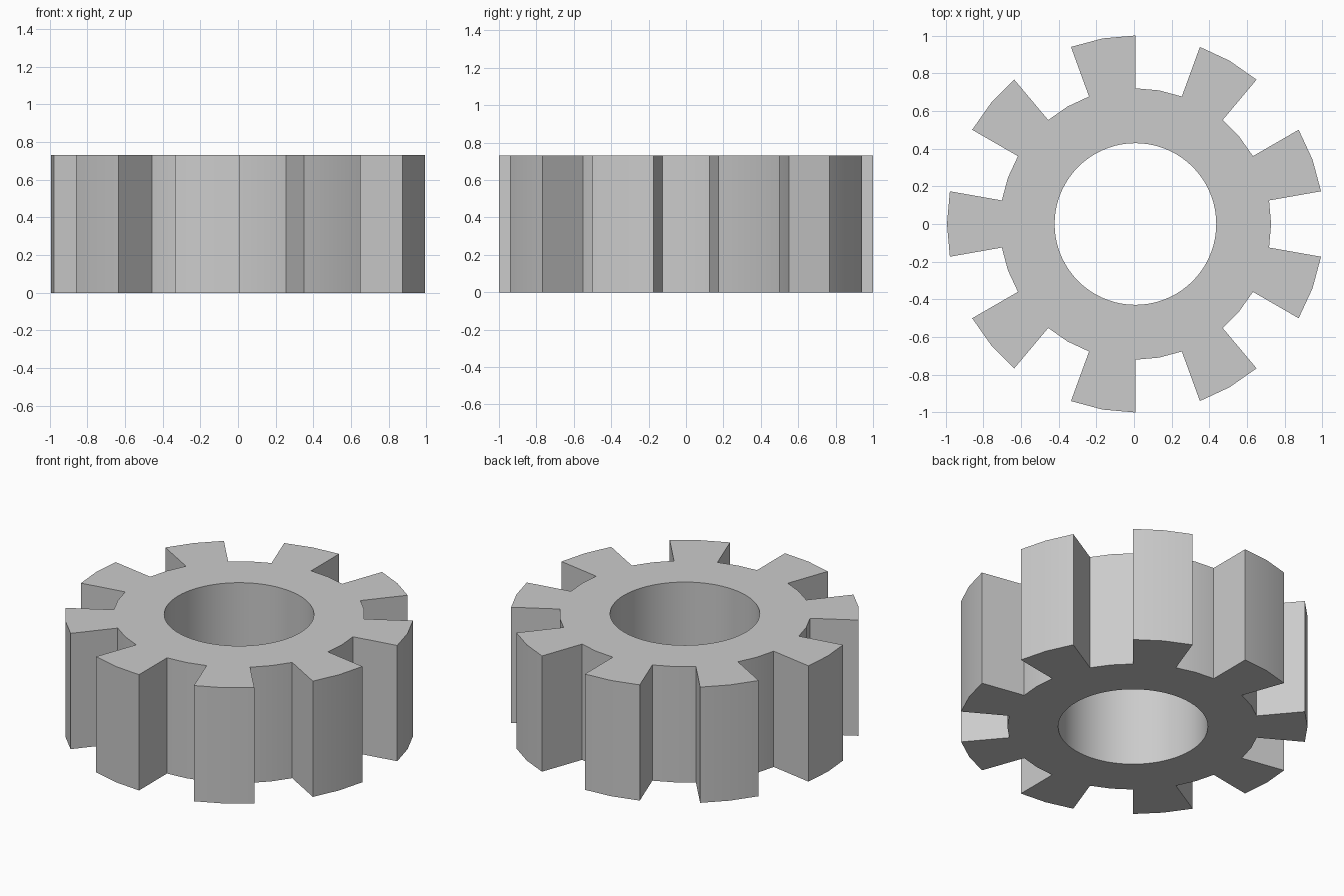
import bpy, bmesh
from math import radians, cos, sin

if "Cube" in bpy.data.objects:
    bpy.data.objects.remove(bpy.data.objects["Cube"])

TEETH = 9
TIP, ROOT, BORE = 1.0, 0.72, 0.429
HEIGHT = 0.732
BORE_SIDES = 72
SHIFT = (TIP - TIP * cos(radians(10))) / 2   # centres the bounds in x


def loop(bm, points):
    """Closed edge loop from (radius, degrees) points."""
    vs = [bm.verts.new((SHIFT + r * cos(radians(a)), r * sin(radians(a)), 0))
          for r, a in points]
    return [bm.edges.new((v, vs[(i + 1) % len(vs)])) for i, v in enumerate(vs)]


# Toothed outline: each tooth and each gap spans 20 degrees in two facets
outline = []
for t in range(TEETH):
    a = t * 360 / TEETH
    outline += [(TIP, a + d) for d in (10, 20, 30)]
    outline += [(ROOT, a + d) for d in (30, 40, 50)]
bore = [(BORE, i * 360 / BORE_SIDES) for i in range(BORE_SIDES)]

# Flat ring face, raised to full height
bm = bmesh.new()
edges = loop(bm, outline) + loop(bm, bore)
bmesh.ops.triangle_fill(bm, edges=edges, use_beauty=True, use_dissolve=False)
res = bmesh.ops.extrude_face_region(bm, geom=bm.faces[:], use_keep_orig=True)
top = [g for g in res["geom"] if isinstance(g, bmesh.types.BMVert)]
bmesh.ops.translate(bm, verts=top, vec=(0, 0, HEIGHT))
bmesh.ops.recalc_face_normals(bm, faces=bm.faces[:])

mesh = bpy.data.meshes.new("gear_wheel")
bm.to_mesh(mesh)
bm.free()
gear = bpy.data.objects.new("gear_wheel", mesh)
bpy.context.collection.objects.link(gear)

# Smooth bore and curved tips, sharp tooth edges
bpy.context.view_layer.objects.active = gear
gear.select_set(True)
bpy.ops.object.shade_smooth_by_angle(angle=radians(30))
